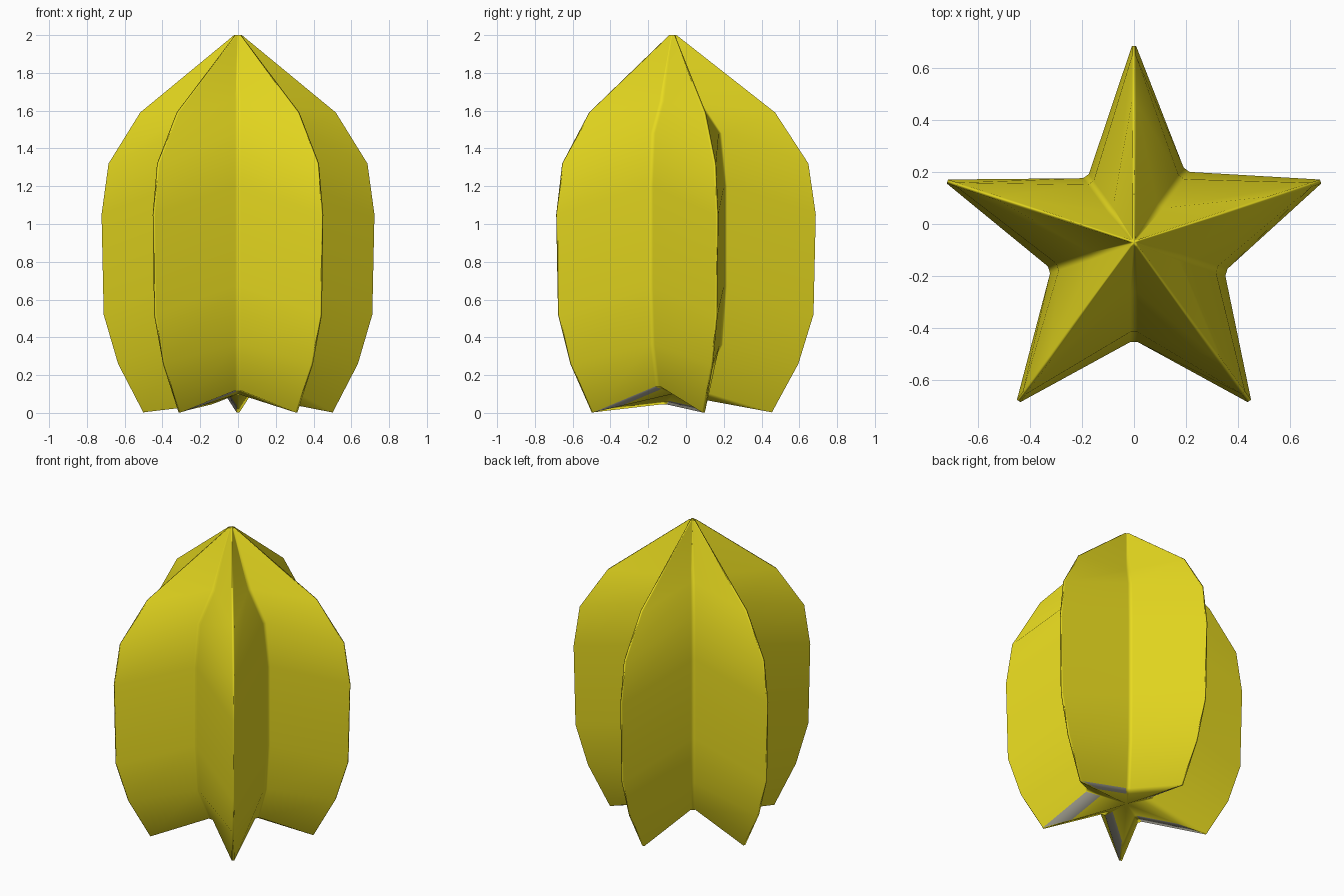
import bpy, bmesh, math

if "Cube" in bpy.data.objects:
    bpy.data.objects.remove(bpy.data.objects["Cube"])

CY = -0.07  # star axis is offset so the bounds are centred

# (ridge z, ridge radius, groove z, groove radius factor) from bottom to top
ROWS = [
    (0.003, 0.525, 0.00, 0.00),  # bottom groove points come from BOTTOM
    (0.26, 0.665, 0.36, 0.92),
    (0.52, 0.745, 0.67, 1.0),
    (1.05, 0.757, 1.20, 1.0),
    (1.32, 0.718, 1.48, 0.90),
    (1.59, 0.542, 1.65, 0.50),
    (2.00, 0.020, 2.00, 0.04),
]
# slightly uneven grooves, starting left of the back ridge
VALLEYS = [0.315, 0.345, 0.385, 0.375, 0.345]
BOTTOM = [(0.16, 0.12), (0.15, 0.045), (0.22, 0.12), (0.26, 0.14), (0.16, 0.12)]


def material(name, colour):
    mat = bpy.data.materials.new(name)
    mat.diffuse_color = (*colour, 1)
    mat.use_nodes = True
    mat.node_tree.nodes["Principled BSDF"].inputs["Base Color"].default_value = mat.diffuse_color
    return mat


bm = bmesh.new()


def pair(radius, angle, half, z):
    """Two points side by side, blunting a ridge or groove."""
    c, s = math.cos(angle), math.sin(angle)
    return [bm.verts.new((radius * c - t * s, CY + radius * s + t * c, z))
            for t in (-half, half)]


# fluted star body: one ring of ridges and grooves per row
rings = []
for k, (rz, rr, vz, vf) in enumerate(ROWS):
    ring = []
    for i in range(5):
        a = math.radians(90 + 72 * i)
        ring += pair(rr, a, min(0.008, rr * 0.25), rz)
        vr, z = BOTTOM[i] if k == 0 else (VALLEYS[i] * vf, vz)
        ring += pair(vr, a + math.radians(36), min(0.014, vr * 0.25), z)
    rings.append(ring)

n = len(rings[0])


def bridge(low, high):
    return [bm.faces.new((low[i], low[(i + 1) % n], high[(i + 1) % n], high[i]))
            for i in range(n)]


for low, high in zip(rings, rings[1:]):
    bridge(low, high)


def cap(ring, z):
    centre = bm.verts.new((0, CY, z))
    for i in range(n):
        bm.faces.new((ring[i], ring[(i + 1) % n], centre))


cap(rings[-1], 2.0)

# hollow underside, with grey bruised patches near the arm tips
inner = [bm.verts.new((v.co.x * 0.65, CY + (v.co.y - CY) * 0.65,
                       v.co.z * 0.65 + 0.035)) for v in rings[0]]
for i, face in enumerate(bridge(rings[0], inner)):
    if i % 4 == 1:
        face.material_index = 1
cap(inner, 0.10)
bmesh.ops.recalc_face_normals(bm, faces=bm.faces)

mesh = bpy.data.meshes.new("star_fruit_body")
bm.to_mesh(mesh)
bm.free()
mesh.materials.append(material("ripe yellow", (0.80, 0.70, 0.014)))
mesh.materials.append(material("dull grey", (0.35, 0.34, 0.28)))
body = bpy.data.objects.new("star_fruit_body", mesh)
bpy.context.collection.objects.link(body)
bpy.context.view_layer.objects.active = body
body.select_set(True)
bpy.ops.object.shade_smooth_by_angle(angle=math.radians(85))
weighted = body.modifiers.new("weighted_normals", "WEIGHTED_NORMAL")
weighted.keep_sharp = True
